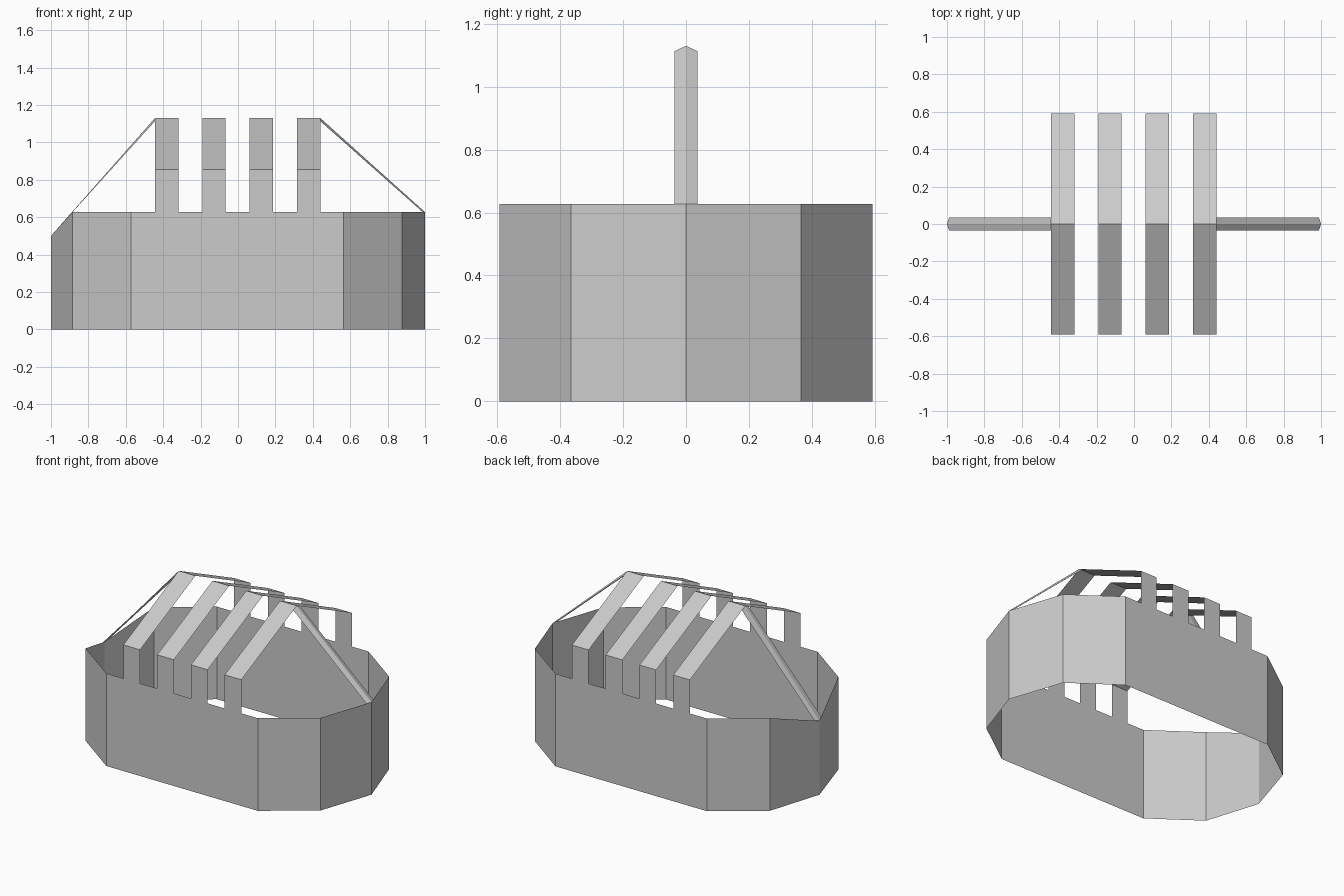
import bpy

cube = bpy.data.objects.get("Cube")
if cube:
    bpy.data.objects.remove(cube, do_unlink=True)

# Single matte grey for every sheet
grey = bpy.data.materials.new("light_grey")
grey.use_nodes = True
COLOUR = (0.6, 0.6, 0.6, 1)
grey.diffuse_color = COLOUR
grey.node_tree.nodes["Principled BSDF"].inputs["Base Color"].default_value = COLOUR


def sheet(name, polygons):
    """Flat-shaded object from a list of polygons, each a list of points."""
    points, faces = [], []
    for poly in polygons:
        faces.append(range(len(points), len(points) + len(poly)))
        points += poly
    mesh = bpy.data.meshes.new(name)
    mesh.from_pydata(points, [], faces)
    mesh.materials.append(grey)
    obj = bpy.data.objects.new(name, mesh)
    bpy.context.collection.objects.link(obj)
    return obj


WALL, EAVE, RIDGE, DIP = 0.627, 0.855, 1.13, 0.5
DEPTH = 0.592
LEFT, RIGHT = -0.572, 0.563
STRIPS = [(-0.444 + 0.253 * i, -0.319 + 0.253 * i) for i in range(4)]

# Long side walls, each rising into four posts
for name, side in (("front_wall", -1), ("back_wall", 1)):
    outline = [(LEFT, 0), (RIGHT, 0), (RIGHT, WALL)]
    for a, b in reversed(STRIPS):
        outline += [(b, WALL), (b, EAVE), (a, EAVE), (a, WALL)]
    outline.append((LEFT, WALL))
    sheet(name, [[(x, side * DEPTH, z) for x, z in outline][::-side]])

# Faceted end walls; the one on the -x end dips at its tip
ends = (("left_end_wall", 1, RIGHT, 0.876, WALL),
        ("right_end_wall", -1, LEFT, -0.885, DIP))
for name, side, near, mid, tip in ends:
    plan = [(near, -DEPTH, WALL), (mid, -0.366, WALL), (side, 0, tip),
            (mid, 0.366, WALL), (near, DEPTH, WALL)]
    sheet(name, [[(p[0], p[1], 0), (q[0], q[1], 0), q, p][::side]
                 for p, q in zip(plan, plan[1:])])

# Gabled roof strips resting on the posts
for i, (a, b) in enumerate(STRIPS):
    sheet(f"roof_strip_{i + 1}", [
        [(a, s * DEPTH, EAVE), (b, s * DEPTH, EAVE), (b, 0, RIDGE), (a, 0, RIDGE)][::-s]
        for s in (-1, 1)])

# Narrow creased straps from the ridge down to each end tip
HALF = 0.036
straps = (("left_strap", 1, STRIPS[-1][1], WALL, WALL),
          ("right_strap", -1, STRIPS[0][0], DIP, DIP + 0.013))
for name, side, top_x, tip, edge in straps:
    sheet(name, [
        [(top_x, 0, RIDGE), (top_x, s * HALF, RIDGE - 0.017),
         (side * 0.988, s * HALF, edge), (side, 0, tip)][::-s * side]
        for s in (-1, 1)])
